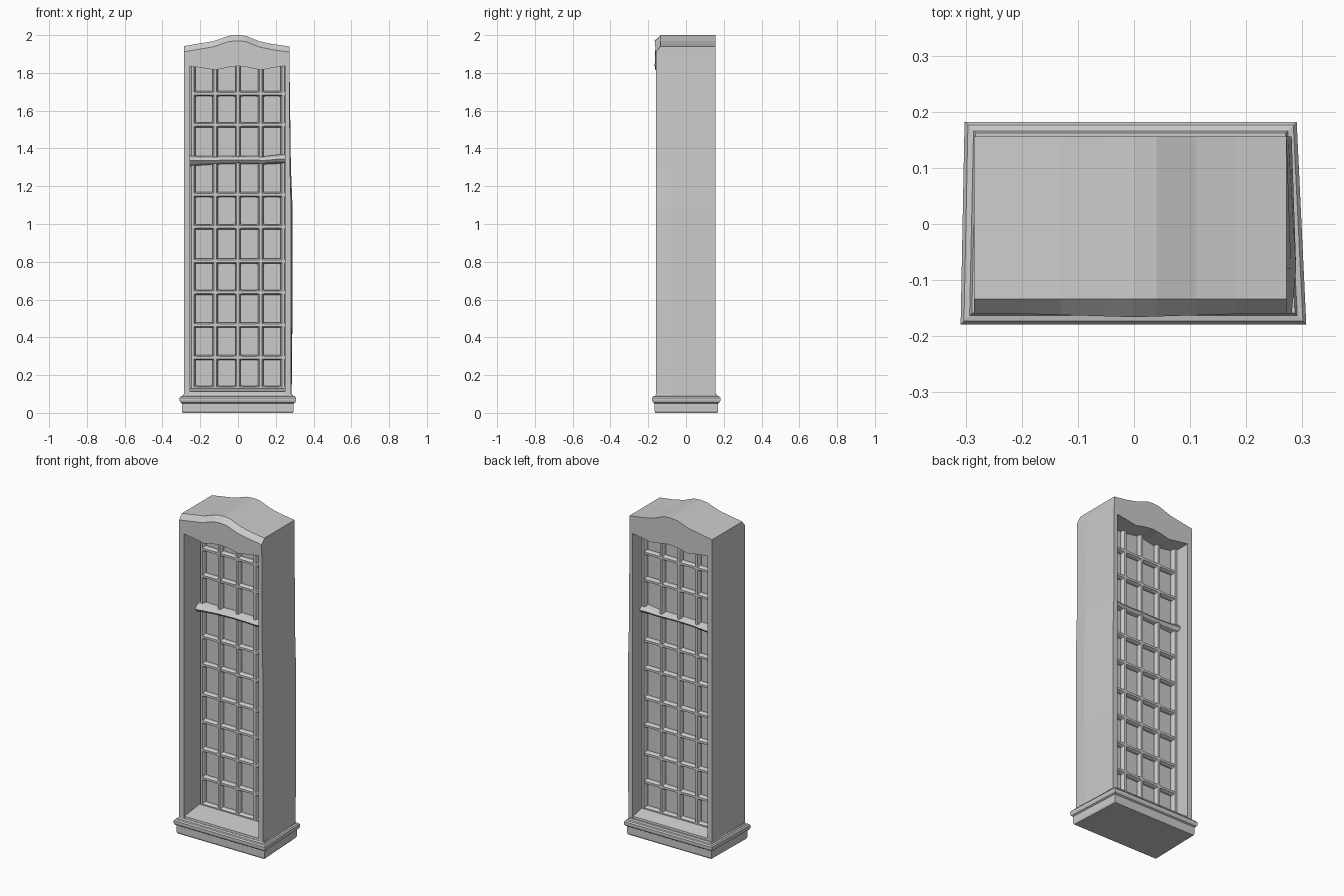
import bpy, bmesh
from math import sin, cos, pi


def loft(name, rings):
    """Skin a list of equally sized closed rings and cap both ends."""
    bm = bmesh.new()
    vs = [[bm.verts.new(p) for p in ring] for ring in rings]
    n = len(vs[0])
    for a, b in zip(vs, vs[1:]):
        for i in range(n):
            j = (i + 1) % n
            bm.faces.new((a[i], a[j], b[j], b[i]))
    bm.faces.new(vs[0])
    bm.faces.new(vs[-1])
    bmesh.ops.recalc_face_normals(bm, faces=bm.faces)
    mesh = bpy.data.meshes.new(name)
    bm.to_mesh(mesh)
    bm.free()
    ob = bpy.data.objects.new(name, mesh)
    bpy.context.collection.objects.link(ob)
    return ob


def rect(x0, x1, y0, y1, z):
    return [(x0, y0, z), (x1, y0, z), (x1, y1, z), (x0, y1, z)]


# Stepped plinth, slightly wider at the front
def plinth_ring(o, z):
    return [(-0.285 - o, -0.155 - o, z), (0.283 + o, -0.155 - o, z),
            (0.266 + o, 0.158 + o, z), (-0.278 - o, 0.158 + o, z)]


plinth = [(0.008, 0), (0.012, 0.01), (0.012, 0.05), (0.02, 0.055), (0.024, 0.065),
          (0.024, 0.08), (0.018, 0.088), (0.008, 0.09), (0.004, 0.10)]
loft("plinth", [plinth_ring(o, z) for o, z in plinth])

# Sloping sill on both sides of the lattice
sill = [(-0.157, 0.095), (-0.155, 0.112), (-0.01, 0.13), (0.065, 0.13),
        (0.153, 0.112), (0.155, 0.095)]
loft("sill", [[(x, y, z) for y, z in sill] for x in (-0.265, 0.262)])

# Solid side walls, the right one gently bowed
loft("left_wall", [rect(xo, -0.253, -0.16, 0.156, z)
                   for xo, z in ((-0.285, 0.095), (-0.285, 1.0), (-0.285, 1.90))])


def right_ring(xo, bow, z):
    return [(0.25, -0.16, z), (xo, -0.16, z), (xo + bow, -0.08, z),
            (xo, 0.156, z), (0.25, 0.156, z)]


loft("right_wall", [right_ring(*a) for a in
                    ((0.280, 0.004, 0.095), (0.281, 0.008, 0.6), (0.281, 0.008, 1.08),
                     (0.275, 0.005, 1.3), (0.272, 0.0, 1.90))])

# Arched crown with chamfered front edge
top = [(-0.285, 1.942), (-0.20, 1.956), (-0.13, 1.968), (-0.05, 1.996), (0.0, 2.0),
       (0.04, 1.996), (0.11, 1.968), (0.18, 1.953), (0.272, 1.94)]
bottom = [(0.272, 1.84), (0.19, 1.828), (0.12, 1.815), (0.05, 1.83), (0.0, 1.836),
          (-0.05, 1.83), (-0.12, 1.815), (-0.20, 1.828), (-0.285, 1.84)]


def crown_ring(y, drop, bulge):
    def push(x):
        return y - bulge * max(0, 1 - abs(x) / 0.2)
    return ([(x, push(x), z - drop) for x, z in top] +
            [(x, push(x), z) for x, z in bottom])


loft("crown", [crown_ring(-0.160, 0.03, 0.006), crown_ring(-0.134, 0, 0),
               crown_ring(0.156, 0, 0)])

# Recessed panel behind the lattice
YC = 0.03
loft("panel", [rect(-0.256, 0.254, YC - 0.013, YC + 0.013, z) for z in (0.11, 1.85)])

# Chamfered glazing bars, visible front and back
section = [(-0.007, -0.040), (0.007, -0.040), (0.014, -0.028), (0.014, 0.028),
           (0.007, 0.040), (-0.007, 0.040), (-0.014, 0.028), (-0.014, -0.028)]
xs = [-0.24, -0.12, 0.0, 0.12, 0.24]
zs = [0.13, 0.293, 0.465, 0.638, 0.803, 0.985, 1.155, 1.34, 1.525, 1.69]
for x in xs:
    loft("vertical_bar", [[(x + u, YC + v, z) for u, v in section] for z in (0.115, 1.85)])
for z in zs:
    rings = []
    for a, b in zip(xs, xs[1:]):
        # Bars swell a little where they meet the uprights
        for x, s in ((a, 1.25), (a + 0.025, 0.95), (b - 0.025, 0.95)):
            rings.append([(x, YC + v * 0.98, z + u * s) for u, v in section])
    rings.append([(0.25, YC + v * 0.98, z + u * 1.25) for u, v in section])
    loft("horizontal_bar", rings)

# Heavy transom rail with flared ends
loft("transom", [[(x, YC - 0.008 + 0.062 * s * cos(i * pi / 5), zc + 0.025 * s * sin(i * pi / 5))
                  for i in range(10)]
                 for x, s, zc in ((-0.255, 1.2, 1.335), (-0.21, 1.05, 1.335), (-0.12, 0.9, 1.337),
                                  (0.0, 0.88, 1.34), (0.14, 0.9, 1.337), (0.21, 1.0, 1.343),
                                  (0.252, 1.1, 1.345))])
